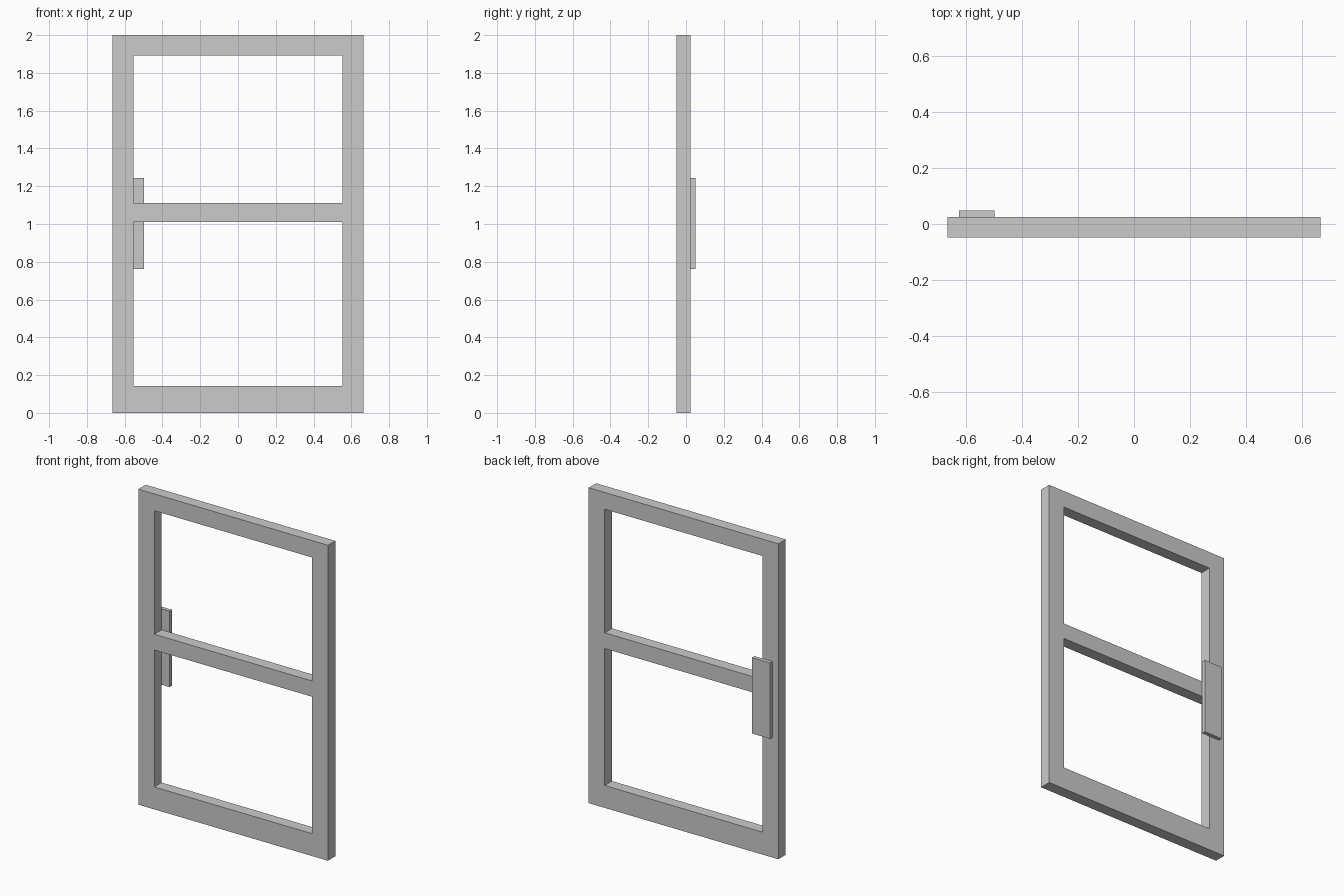
import bpy, bmesh
from mathutils import Vector

if "Cube" in bpy.data.objects:
    bpy.data.objects.remove(bpy.data.objects["Cube"])

FRONT, BACK, PLATE_BACK = -0.049, 0.0245, 0.049


def make_slab(name, xs, zs, y0, y1, holes=()):
    """Grid of cells in the xz plane, minus the holes, extruded from y0 to y1."""
    bm = bmesh.new()
    grid = [[bm.verts.new((x, y0, z)) for z in zs] for x in xs]
    for i in range(len(xs) - 1):
        for j in range(len(zs) - 1):
            if (i, j) not in holes:
                bm.faces.new((grid[i][j], grid[i + 1][j],
                              grid[i + 1][j + 1], grid[i][j + 1]))
    ext = bmesh.ops.extrude_face_region(bm, geom=bm.faces[:], use_keep_orig=True)
    moved = [g for g in ext["geom"] if isinstance(g, bmesh.types.BMVert)]
    bmesh.ops.translate(bm, verts=moved, vec=Vector((0, y1 - y0, 0)))
    bmesh.ops.recalc_face_normals(bm, faces=bm.faces[:])
    mesh = bpy.data.meshes.new(name)
    bm.to_mesh(mesh)
    bm.free()
    obj = bpy.data.objects.new(name, mesh)
    bpy.context.collection.objects.link(obj)
    return obj


# Door frame: two stiles and three rails around two openings
make_slab("door_frame",
          (-0.665, -0.553, 0.553, 0.665),
          (0, 0.142, 1.01, 1.11, 1.893, 2.0),
          FRONT, BACK, holes={(1, 1), (1, 3)})

# Push plate on the back of the left stile
make_slab("push_plate", (-0.624, -0.497), (0.762, 1.243), BACK, PLATE_BACK)
